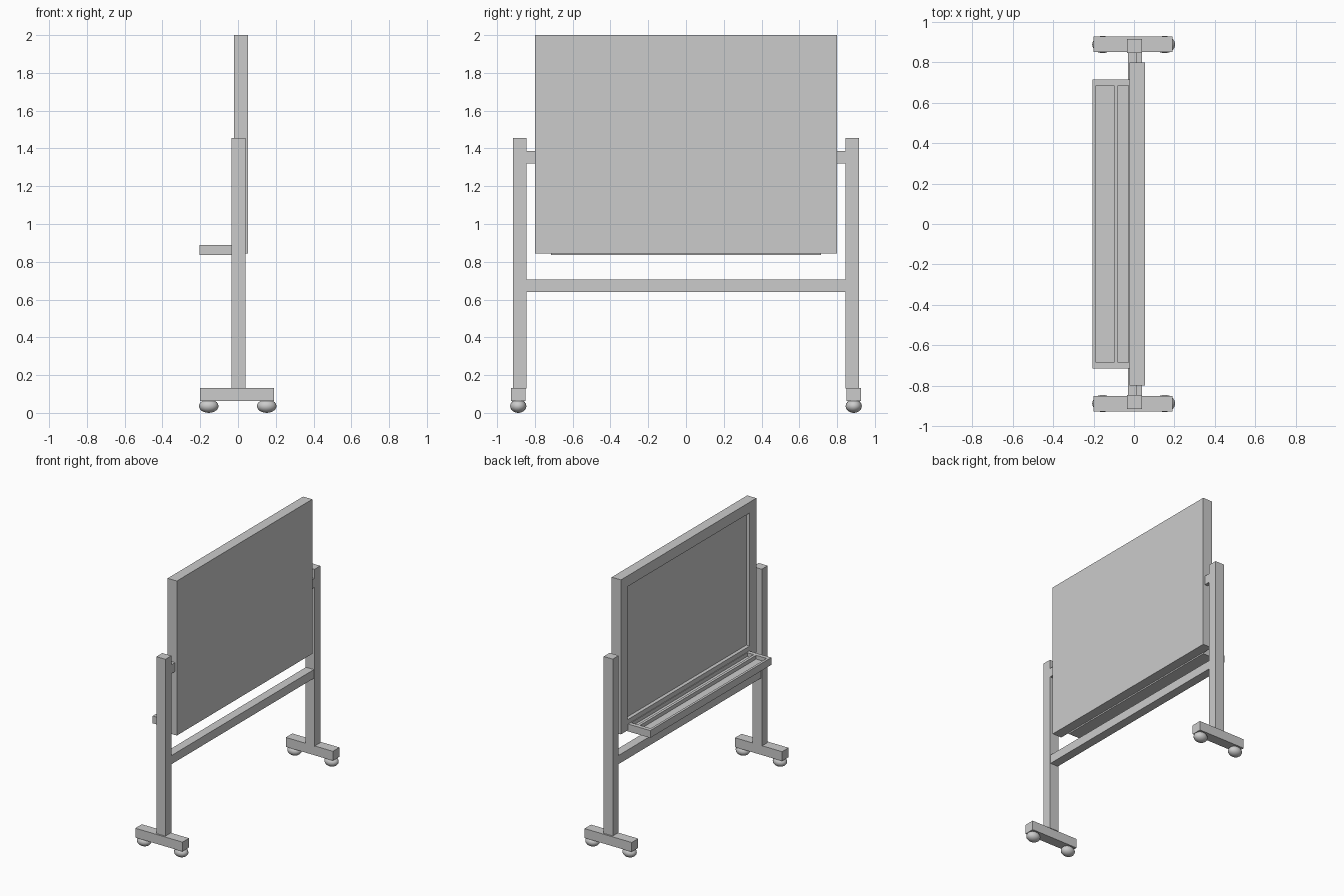
import bpy, bmesh
from mathutils import Matrix, Vector

if "Cube" in bpy.data.objects:
    bpy.data.objects.remove(bpy.data.objects["Cube"])


def finish(name, bm):
    bmesh.ops.recalc_face_normals(bm, faces=bm.faces)
    me = bpy.data.meshes.new(name)
    bm.to_mesh(me)
    bm.free()
    ob = bpy.data.objects.new(name, me)
    bpy.context.collection.objects.link(ob)
    return ob


def add_box(bm, lo, hi):
    lo, hi = Vector(lo), Vector(hi)
    m = Matrix.Translation((lo + hi) / 2) @ Matrix.Diagonal((*(hi - lo), 1))
    return bmesh.ops.create_cube(bm, size=1, matrix=m)["verts"]


def box(name, lo, hi):
    bm = bmesh.new()
    add_box(bm, lo, hi)
    return finish(name, bm)


def carve(ob, name, boxes):
    # cut rectangular recesses out of a part
    bm = bmesh.new()
    for lo, hi in boxes:
        add_box(bm, lo, hi)
    cutter = finish(name, bm)
    cutter.hide_render = True
    cutter.hide_viewport = True
    mod = ob.modifiers.new("recess", "BOOLEAN")
    mod.operation = "DIFFERENCE"
    mod.solver = "EXACT"
    mod.object = cutter
    bpy.context.view_layer.update()
    deps = bpy.context.evaluated_depsgraph_get()
    me = bpy.data.meshes.new_from_object(ob.evaluated_get(deps))
    ob.modifiers.clear()
    ob.data = me
    bpy.data.objects.remove(cutter)


# board with a framed, recessed writing surface on the tray side
board = box("board", (-0.022, -0.8, 0.845), (0.054, 0.8, 2.0))
carve(board, "board_cutter", [((-0.1, -0.72, 0.925), (0.005, 0.72, 1.92))])

# pen tray with a wide and a narrow trough
tray = box("tray", (-0.205, -0.715, 0.835), (-0.018, 0.715, 0.89))
carve(tray, "tray_cutter", [
    ((-0.187, -0.685, 0.862), (-0.1, 0.685, 1.0)),
    ((-0.08, -0.685, 0.862), (-0.027, 0.685, 1.0)),
])

# lower crossbar between the posts
box("crossbar", (-0.03, -0.85, 0.64), (0.036, 0.85, 0.705))

for s, side in ((-1, "near"), (1, "far")):
    def sided(name, x0, x1, y0, y1, z0, z1):
        a, b = sorted((s * y0, s * y1))
        return box(f"{side}_{name}", (x0, a, z0), (x1, b, z1))

    # upright post, pivot stub and foot
    sided("post", -0.035, 0.04, 0.845, 0.915, 0.13, 1.455)
    sided("pivot", 0.013, 0.04, 0.79, 0.85, 1.32, 1.387)
    sided("foot", -0.2, 0.19, 0.85, 0.927, 0.063, 0.133)

    # flattened ball casters
    for x, end in ((-0.155, "left"), (0.152, "right")):
        bm = bmesh.new()
        m = Matrix.Translation((x, s * 0.888, 0.036)) @ Matrix.Diagonal((0.052, 0.043, 0.036, 1))
        bmesh.ops.create_uvsphere(bm, u_segments=16, v_segments=10, radius=1, matrix=m)
        ob = finish(f"{side}_{end}_caster", bm)
        for p in ob.data.polygons:
            p.use_smooth = True
